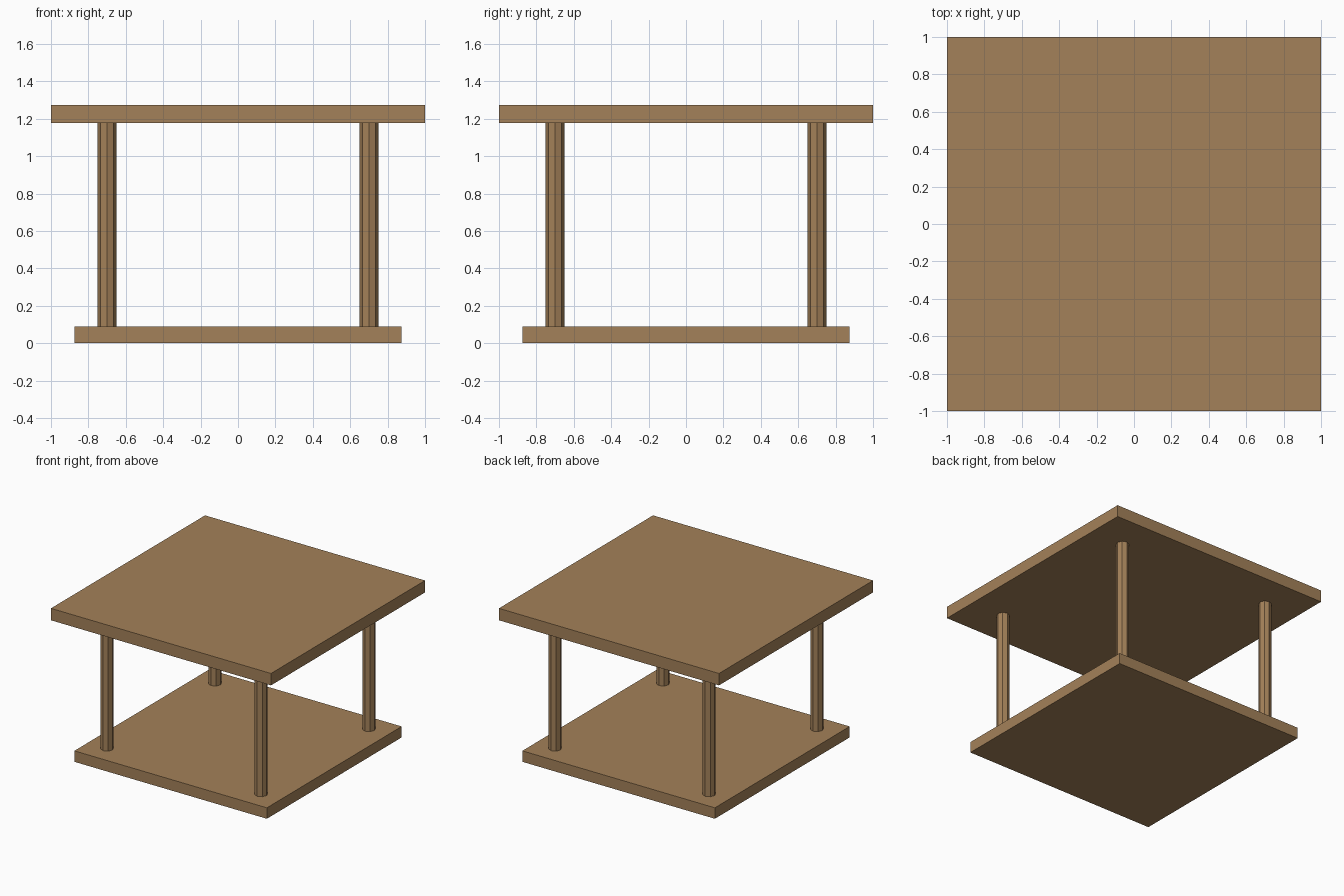
import bpy

if "Cube" in bpy.data.objects:
    bpy.data.objects.remove(bpy.data.objects["Cube"])

wood = bpy.data.materials.new("wood")
wood.diffuse_color = (0.37, 0.22, 0.1, 1)
wood.use_nodes = True
wood.node_tree.nodes["Principled BSDF"].inputs["Base Color"].default_value = wood.diffuse_color


def finish(name):
    obj = bpy.context.object
    obj.name = name
    obj.data.materials.append(wood)
    return obj


def slab(name, width, z0, z1):
    bpy.ops.mesh.primitive_cube_add(size=1, location=(0, 0, (z0 + z1) / 2))
    bpy.context.object.scale = (width, width, z1 - z0)
    bpy.ops.object.transform_apply(location=False, rotation=False, scale=True)
    return finish(name)


BASE_TOP, TOP_BOTTOM, HEIGHT = 0.09, 1.177, 1.275

# Lower shelf and table top
slab("lower_shelf", 1.75, 0, BASE_TOP)
slab("table_top", 2.0, TOP_BOTTOM, HEIGHT)

# Four eight-sided posts
for y, depth in ((-0.7, "front"), (0.7, "back")):
    for x, side in ((-0.7, "left"), (0.7, "right")):
        bpy.ops.mesh.primitive_cylinder_add(
            vertices=8, radius=0.05, depth=TOP_BOTTOM - BASE_TOP,
            location=(x, y, (TOP_BOTTOM + BASE_TOP) / 2))
        finish(f"{depth}_{side}_leg")
